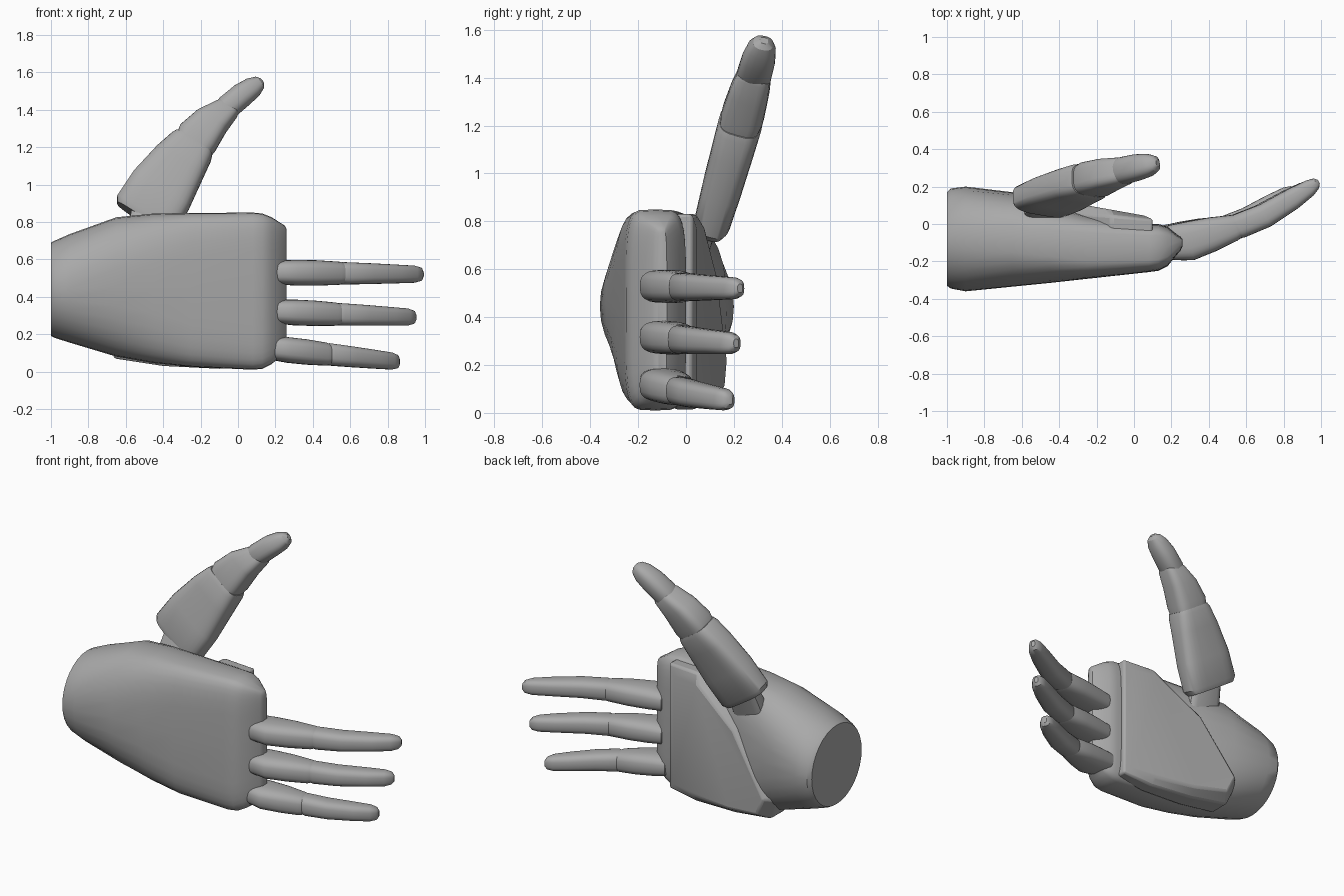
import bpy, bmesh, math
from mathutils import Vector

if "Cube" in bpy.data.objects:
    bpy.data.objects.remove(bpy.data.objects["Cube"])

GREY = (0.4, 0.4, 0.4, 1)
mat = bpy.data.materials.new("plain grey")
mat.use_nodes = True
mat.diffuse_color = GREY
mat.node_tree.nodes["Principled BSDF"].inputs["Base Color"].default_value = GREY


def skin(name, rings, angle=35, bevel=0):
    """Join matching rings of points into a closed, smooth-shaded part."""
    bm = bmesh.new()
    rows = [[bm.verts.new(p) for p in ring] for ring in rings]
    n = len(rows[0])
    for a, b in zip(rows, rows[1:]):
        for i in range(n):
            j = (i + 1) % n
            bm.faces.new((a[i], a[j], b[j], b[i]))
    bm.faces.new(rows[0])
    bm.faces.new(rows[-1])
    bmesh.ops.recalc_face_normals(bm, faces=bm.faces)
    mesh = bpy.data.meshes.new(name)
    bm.to_mesh(mesh)
    bm.free()
    mesh.materials.append(mat)
    ob = bpy.data.objects.new(name, mesh)
    bpy.context.collection.objects.link(ob)
    if bevel:
        mod = ob.modifiers.new("soft edge", 'BEVEL')
        mod.width, mod.segments = bevel, 2
        mod.limit_method = 'ANGLE'
    bpy.ops.object.select_all(action='DESELECT')
    ob.select_set(True)
    bpy.context.view_layer.objects.active = ob
    bpy.ops.object.shade_smooth_by_angle(angle=math.radians(angle))
    return ob


def ring(centre, u, v, power, n=32):
    """Rounded cross-section spanned by the half-axes u and v."""
    pts = []
    for i in range(n):
        t = math.tau * i / n
        c, s = math.cos(t), math.sin(t)
        pts.append(Vector(centre)
                   + u * math.copysign(abs(c) ** (2 / power), c)
                   + v * math.copysign(abs(s) ** (2 / power), s))
    return pts


# Hand body from wrist to knuckles: x, z low, z high, y front, y rear, squareness
body = [(-1, .19, .69, -.33, .17, 2), (-.98, .18, .70, -.345, .19, 2),
        (-.9, .155, .735, -.36, .2, 2.1), (-.65, .08, .825, -.335, .17, 2.5),
        (-.45, .045, .845, -.315, .11, 3), (-.25, .025, .848, -.293, .05, 4),
        (.08, .01, .85, -.257, 0, 5), (.13, .015, .845, -.25, 0, 5),
        (.18, .04, .825, -.225, -.015, 5), (.25, .1, .78, -.14, -.07, 5),
        (.26, .12, .76, -.12, -.08, 5)]
skin("hand_body", [ring((x, (f + r) / 2, (lo + hi) / 2),
                        Vector((0, 0, (hi - lo) / 2)),
                        Vector((0, (r - f) / 2, 0)), p)
                   for x, lo, hi, f, r, p in body])

# Palm pad: a bevelled slab that thickens toward the heel of the hand
outline = [(.1, .83), (.1, .04), (-.1, .015), (-.4, .03),
           (-.66, .07), (-.72, .2), (-.45, .6), (-.12, .83)]


def pad_ring(inset, depth):
    mx, mz = -.25, .36
    return [(x + (mx - x) * inset, depth(x), z + (mz - z) * inset) for x, z in outline]


skin("palm_pad", [pad_ring(0, lambda x: -.05),
                  pad_ring(0, lambda x: .025 + (.1 - x) * .08),
                  pad_ring(.13, lambda x: .045 + (.1 - x) * .155)], 30, .012)

# Three fingers: (x, y, half depth, half width) along each segment
lower = [(.17, -.12, .06, .045), (.2, -.1, .095, .062), (.3, -.09, .105, .069),
         (.42, -.055, .092, .068), (.54, -.02, .07, .062), (.565, -.012, .06, .054)]
upper = [(.54, -.022, .058, .052), (.56, -.012, .068, .06), (.7, .045, .066, .056),
         (.85, .135, .058, .05), (.94, .193, .045, .046), (.975, .217, .03, .036),
         (.988, .226, .012, .018)]


def finger(name, base, stretch, z_base, z_tip):
    for part, path, v in (("lower", lower, Vector((-.2, .98, 0))),
                          ("upper", upper, Vector((-.47, .88, 0)))):
        rings = []
        for x, y, d, w in path:
            t = (x - .2) / .79
            centre = (base + (x - .2) * stretch, -.1 + (y + .1) * stretch,
                      z_base + (z_tip - z_base) * t)
            rings.append(ring(centre, Vector((0, 0, w)), v * d, 2.8, 24))
        skin(f"{name}_finger_{part}", rings)


finger("upper", .2, 1, .53, .52)
finger("middle", .2, .95, .32, .29)
finger("bottom", .175, .87, .125, .052)

# Thumb segments: (x, z, half width, half depth), leaning toward the rear
across = Vector((.83, -.14, -.55)).normalized()
along = Vector((.55, .24, .83)).normalized()
through = across.cross(along).normalized()


def thumb(name, path, power):
    skin(name, [ring((x, .105 + (z - .78) * .285, z), across * w, through * d, power, 28)
                for x, z, w, d in path], 32)


thumb("thumb_base", [(-.51, .81, .165, .065), (-.495, .835, .185, .078),
                     (-.41, .97, .18, .085), (-.31, 1.12, .15, .09),
                     (-.25, 1.2, .128, .092), (-.235, 1.22, .118, .085)], 3.5)
thumb("thumb_middle", [(-.25, 1.19, .105, .08), (-.215, 1.25, .115, .09),
                       (-.14, 1.34, .095, .083), (-.06, 1.405, .068, .072),
                       (-.045, 1.418, .058, .06)], 3.5)

# Thumb tip bends further forward than the segments below it
across = Vector((.62, -.1, -.78)).normalized()
along = Vector((.75, .2, .63)).normalized()
through = across.cross(along).normalized()
thumb("thumb_tip", [(-.09, 1.385, .055, .06), (-.06, 1.41, .066, .073),
                    (.02, 1.477, .065, .07), (.08, 1.52, .056, .06),
                    (.115, 1.545, .038, .042), (.128, 1.555, .016, .018)], 2.5)

# Thumb joint stub sinking into the wrist
skin("thumb_joint", [ring((-.5, .02, .62), Vector((.12, 0, 0)), Vector((0, .06, 0)), 4, 16),
                     ring((-.47, .115, .88), Vector((.1, 0, 0)), Vector((0, .05, 0)), 4, 16)])
